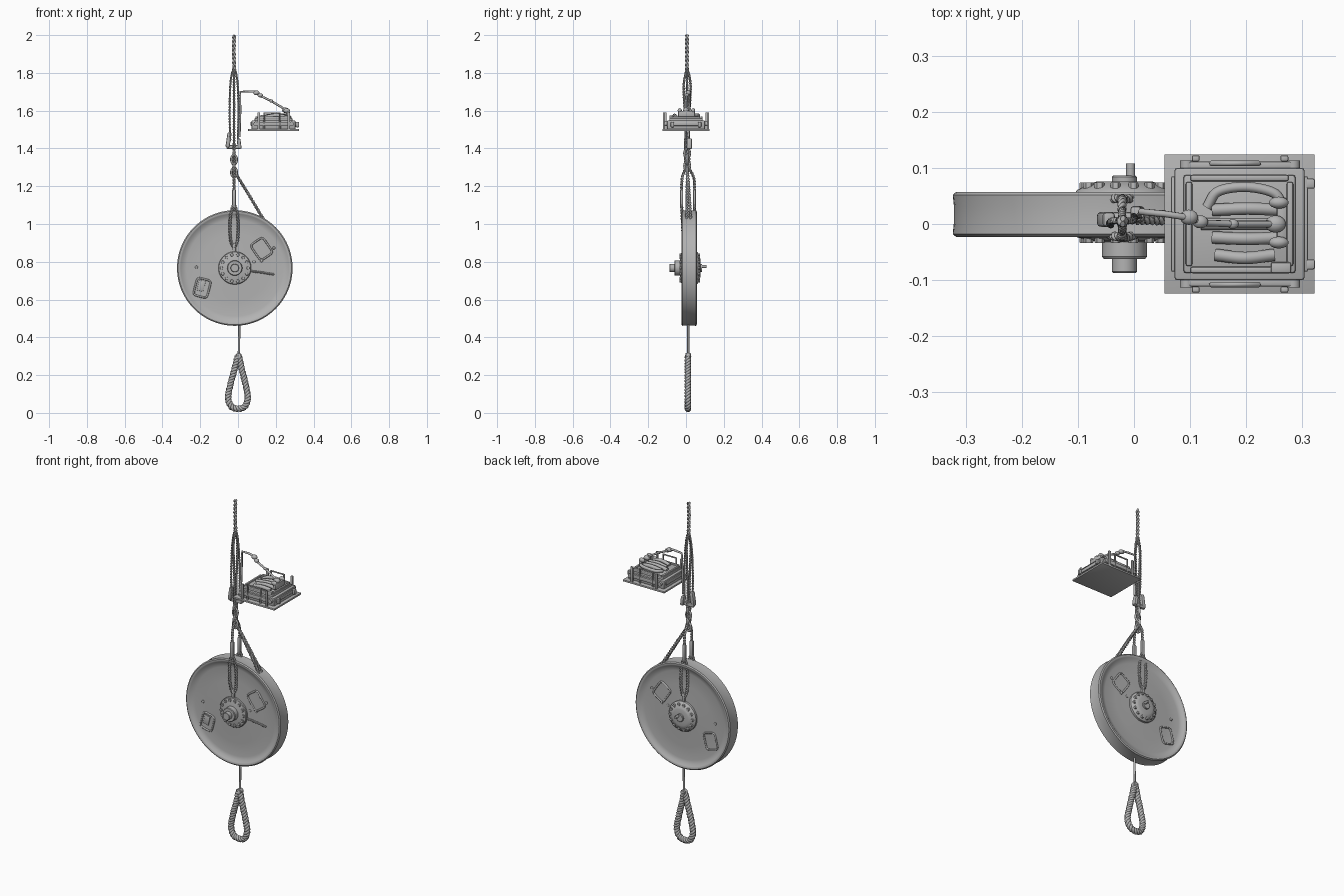
import bpy, bmesh, math
from mathutils import Vector, Matrix

if "Cube" in bpy.data.objects:
    bpy.data.objects.remove(bpy.data.objects["Cube"])

grey = bpy.data.materials.new("weathered grey")
grey.use_nodes = True
grey.diffuse_color = (0.45, 0.45, 0.45, 1)
grey.node_tree.nodes["Principled BSDF"].inputs["Base Color"].default_value = (0.45, 0.45, 0.45, 1)

CX, CY, CZ = -0.017, 0.017, 0.767      # wheel centre


def finish(name, bm):
    bmesh.ops.recalc_face_normals(bm, faces=bm.faces)
    me = bpy.data.meshes.new(name)
    bm.to_mesh(me)
    bm.free()
    ob = bpy.data.objects.new(name, me)
    bpy.context.collection.objects.link(ob)
    me.materials.append(grey)
    bpy.ops.object.select_all(action="DESELECT")
    ob.select_set(True)
    bpy.context.view_layer.objects.active = ob
    bpy.ops.object.shade_smooth_by_angle(angle=math.radians(35))


def lathe(name, profile, seg=96, x=CX, z=CZ):
    """Spin (radius, y) points round the wheel axle direction."""
    bm = bmesh.new()
    vs = [bm.verts.new((x + r, y, z)) for r, y in profile]
    es = [bm.edges.new(p) for p in zip(vs, vs[1:])]
    bmesh.ops.spin(bm, geom=vs + es, cent=(x, 0, z), axis=(0, 1, 0),
                   angle=math.tau, steps=seg, use_duplicate=False)
    bmesh.ops.remove_doubles(bm, verts=bm.verts, dist=1e-5)
    finish(name, bm)


def box(name, loc, size, bevel=0.003, tilt=0):
    bm = bmesh.new()
    bmesh.ops.create_cube(bm, size=1)
    bmesh.ops.scale(bm, vec=size, verts=bm.verts)
    bmesh.ops.bevel(bm, geom=bm.edges[:], offset=bevel, segments=2, affect="EDGES", profile=0.5)
    bmesh.ops.transform(bm, matrix=Matrix.Translation(loc) @ Matrix.Rotation(tilt, 4, "Y"), verts=bm.verts)
    finish(name, bm)


def blob(name, loc, size, seg=14):
    bm = bmesh.new()
    bmesh.ops.create_uvsphere(bm, u_segments=seg, v_segments=seg // 2, radius=1)
    bmesh.ops.scale(bm, vec=size, verts=bm.verts)
    bmesh.ops.translate(bm, vec=loc, verts=bm.verts)
    finish(name, bm)


def smooth_path(pts, n=12, closed=False):
    """Catmull-Rom samples through the points."""
    p = [Vector(q) for q in pts]
    p = [p[-1]] + p + p[:2] if closed else [2 * p[0] - p[1]] + p + [2 * p[-1] - p[-2]]
    out = []
    for a, b, c, d in zip(p, p[1:], p[2:], p[3:]):
        for i in range(n):
            t = i / n
            out.append(0.5 * (2 * b + (c - a) * t + (2 * a - 5 * b + 4 * c - d) * t * t
                              + (3 * b - a - 3 * c + d) * t ** 3))
    return out if closed else out + [p[-2]]


def tubes(name, paths, radius, closed=False, res=2):
    cu = bpy.data.curves.new(name, "CURVE")
    cu.dimensions = "3D"
    cu.bevel_depth, cu.bevel_resolution, cu.use_fill_caps = radius, res, True
    for path in paths:
        sp = cu.splines.new("POLY")
        sp.points.add(len(path) - 1)
        for pt, q in zip(sp.points, path):
            pt.co = (*q, 1)
        sp.use_cyclic_u = closed
        sp.use_smooth = True
    ob = bpy.data.objects.new(name, cu)
    bpy.context.collection.objects.link(ob)
    cu.materials.append(grey)


def rope(name, pts, radius, pitch, strands=2, closed=False):
    """Strands twisted about a path; radius is the overall one."""
    path = smooth_path(pts, 24, closed)
    n = len(path)
    length = sum((path[i + 1] - path[i]).length for i in range(n - 1))
    turns = max(1, round(length / pitch))
    lines = [[] for _ in range(strands)]
    run = 0
    for i, p in enumerate(path):
        tan = (path[(i + 1) % n] - path[i - 1]) if closed else (path[min(i + 1, n - 1)] - path[max(i - 1, 0)])
        tan.normalize()
        u = Vector((0, 1, 0)) - tan * tan.y
        u.normalize()
        v = tan.cross(u)
        run += (p - path[i - 1]).length if i else 0
        for s in range(strands):
            a = math.tau * (run / length * turns + s / strands)
            lines[s].append(p + (u * math.cos(a) + v * math.sin(a)) * radius * 0.5)
    tubes(name, lines, radius * 0.55, closed, 1)


def hanging_loop(x, y0, y1, z0, z1, half):
    """Long loop from y1 at the top to y0 at the bottom."""
    side = [(0, 1), (.75, .82), (1, .5), (.8, .15), (0, 0), (-.8, .15), (-1, .5), (-.75, .82)]
    return [(x + half * u, y0 + (y1 - y0) * t, z0 + (z1 - z0) * t) for u, t in side]


# Wheel with a shallow rim groove and dished faces
half = [(0, .030), (.09, .028), (.18, .025), (.255, .025), (.275, .029), (.286, .037),
        (.292, .040), (.300, .040), (.306, .035), (.304, .015)]
lathe("wheel", [(r, CY - h) for r, h in half] + [(r, CY + h) for r, h in reversed(half)])

# Hub, flanges and axle nuts
lathe("front_hub", [(0, -.087), (.020, -.087), (.022, -.085), (.022, -.062), (.037, -.062), (.040, -.058),
                    (.040, -.032), (.058, -.030), (.084, -.024), (.087, -.020), (.087, 0)], 48)
lathe("back_hub", [(0, .086), (.020, .086), (.022, .084), (.022, .076), (.048, .076), (.055, .074),
                   (.084, .061), (.087, .057), (.087, .03)], 48)
lathe("axle_stud", [(0, .108), (.008, .108), (.008, .08), (0, .08)], 16, x=-.006, z=.775)
for i in range(14):
    a = math.tau * i / 14
    bx, bz = CX + .071 * math.cos(a), CZ + .071 * math.sin(a)
    lathe("front_bolt", [(0, -.034), (.008, -.034), (.009, -.032), (.009, -.015)], 6, bx, bz)
    lathe("back_bolt", [(0, .074), (.008, .074), (.009, .072), (.009, .05)], 6, bx, bz)

# Raised hatch frames and studs on both wheel faces
for y, side in ((CY - .026, "front"), (CY + .026, "back")):
    for hx, hz, w, h, tilt in ((.125, .868, .080, .10, -.6), (-.190, .662, .075, .095, .25)):
        c, s = math.cos(tilt), math.sin(tilt)
        ring = []
        for i in range(32):
            a = math.tau * i / 32
            px = math.copysign(abs(math.cos(a)) ** .35, math.cos(a)) * w / 2
            pz = math.copysign(abs(math.sin(a)) ** .35, math.sin(a)) * h / 2
            ring.append(Vector((hx + c * px + s * pz, y, hz - s * px + c * pz)))
        tubes(side + "_hatch_frame", [ring], .005, True)
    for sx, sz in ((.085, .80), (.125, .805), (.19, .873), (-.22, .772)):
        blob(side + "_stud", (sx, y, sz), (.008, .006, .008), 10)
box("hatch_slat", (-.195, -.010, .672), (.035, .008, .055), .002, .25)
rope("side_rod", [(.06, -.012, .752), (.12, -.011, .744), (.19, -.010, .733)], .006, .02)

# Main hoisting rope and the long slings under it
rope("top_rope", [(-.02, .005, 2.0), (-.022, .005, 1.92), (-.02, .005, 1.82)], .010, .045)
for s in (-1, 1):
    sx, sy = -.021, .006
    rope("long_sling", [(sx, sy, 1.84), (sx + s * .016, sy, 1.77), (sx + s * .022, sy + s * .003, 1.68),
                        (sx + s * .023, sy + s * .006, 1.56), (sx + s * .020, sy + s * .008, 1.44)], .006, .03)
    rope("cross_sling", [(sx, sy, 1.83), (sx, sy + s * .018, 1.74), (sx, sy + s * .014, 1.62),
                         (sx, sy + s * .008, 1.50), (sx, sy + s * .011, 1.40), (sx, sy + s * .010, 1.30)], .007, .03)

# Clamp blocks
box("left_clamp", (-.050, .008, 1.445), (.022, .026, .078), .006, .15)
box("right_clamp", (.006, .018, 1.425), (.020, .028, .055), .006, -.12)
box("clamp_pin", (-.022, .012, 1.408), (.080, .018, .020), .006)
for i in range(4):
    z = 1.375 - i * .034
    link = [Vector((-.021 + (.015 * math.cos(t) if i % 2 else 0), .006 + (0 if i % 2 else .015 * math.cos(t)),
                    z + .025 * math.sin(t))) for t in [math.tau * k / 16 for k in range(16)]]
    tubes("chain_link", [link], .006, True)
rope("chain_core", [(-.021, .006, 1.43), (-.021, .006, 1.34), (-.021, .006, 1.26)], .009, .04)

# Slings passing either side of the wheel, with turnbuckles and hub loops
for side, y, inner in (("front", -.023, -.014), ("back", .045, .048)):
    rope(side + "_leg", [(-.021, .006, 1.31), (-.021, .006 + (y - .006) * .8, 1.255),
                         (-.021, y, 1.20), (-.021, y, 1.07)], .008, .03)
    box(side + "_turnbuckle", (-.021, y, 1.135), (.020, .016, .095), .005)
    rope(side + "_hub_loop", hanging_loop(-.021, inner, y, .88, 1.10, .022), .008, .03, closed=True)
    box(side + "_hub_strap", (-.020, inner, .875), (.018, .014, .05), .004)

# Diagonal tie down to the rim
for y in (.004, .026):
    rope("diagonal_tie", [(-.020, .008, 1.28), (.057, (y + .008) / 2, 1.155), (.135, y, 1.025)], .009, .035)

# Tail rope and braided eye
tubes("tail_rope", [smooth_path([(.007, .012, .48), (.006, .012, .40), (.004, .012, .29)])], .006)
lathe("eye_collar", [(0, -.003), (.013, -.003), (.016, 0), (.016, .022), (.013, .026), (0, .026)], 16, .004, .302)
rope("braided_eye", [(.002, .010, .30), (.018, .010, .24), (.040, .010, .15), (.052, .010, .08), (.036, .010, .034),
                     (0, .010, .022), (-.036, .010, .034), (-.052, .010, .08), (-.040, .010, .15), (-.016, .010, .24)],
     .017, .05, 3, True)

# Tray plate and stepped case
TX = .188
box("tray_plate", (TX, 0, 1.497), (.268, .248, .010), .001)
box("case_lower", (TX, 0, 1.525), (.232, .200, .048), .005)
box("case_upper", (TX, 0, 1.553), (.200, .175, .016), .005)
for s in (-1, 1):
    box("end_rail", (TX + s * .115, 0, 1.530), (.014, .17, .020), .003)
    box("case_ridge_x", (TX, s * .082, 1.562), (.175, .012, .014), .004)
    box("case_ridge_y", (TX + s * .09, 0, 1.562), (.012, .15, .014), .004)
    box("side_rail", (TX, s * .104, 1.530), (.19, .014, .022), .003)
    handle = [(.138, s * .108, 1.502), (.138, s * .108, 1.588), (.222, s * .108, 1.588), (.222, s * .108, 1.502)]
    tubes("carry_handle", [[Vector(p) for p in handle]], .005)
    for x in (.11, .268):
        box("corner_post", (x, s * .117, 1.545), (.014, .011, .09), .003)
        lathe("side_knob", [(0, s * .113), (.012, s * .113), (.012, s * .09), (0, s * .09)], 16,
              x + math.copysign(.016, x - TX), 1.530)
    box("end_lug", (.314, s * .072, 1.526), (.018, .018, .028), .004)

# Bundled rods and cables on the case
for y, x0, x1 in ((.025, .14, .265), (0, .12, .27), (-.024, .14, .265), (-.055, .145, .25)):
    tubes("bundle_rod", [smooth_path([(x0, y, 1.565), ((x0 + x1) / 2, y * 1.1, 1.574), (x1, y, 1.568)])], .011)
tubes("coiled_cable", [smooth_path([(.13, .03, 1.568), (.15, .058, 1.572), (.20, .066, 1.576), (.25, .055, 1.576),
                                    (.265, .03, 1.574)])], .009)
box("bundle_end", (.264, .003, 1.582), (.020, .09, .034), .007)
for y in (-.033, .038):
    blob("bundle_tip", (.258, y, 1.600), (.018, .011, .013))
box("latch", (.262, -.078, 1.564), (.036, .02, .02), .004)

# Jointed arm joining the tray to the slings
arm = [(.008, .014, 1.46), (.012, .016, 1.60), (.012, .022, 1.70), (.055, .018, 1.702), (.095, .012, 1.700),
       (.125, .002, 1.675), (.175, 0, 1.652), (.215, 0, 1.628), (.262, 0, 1.598)]
tubes("tray_arm", [[Vector(p) for p in arm]], .006)
for p, r in (((.098, .012, 1.694), .014), ((.118, .004, 1.681), .012), ((.176, 0, 1.651), .009), ((.252, 0, 1.602), .016)):
    blob("arm_joint", p, (r * 1.2, r, r * .9))
